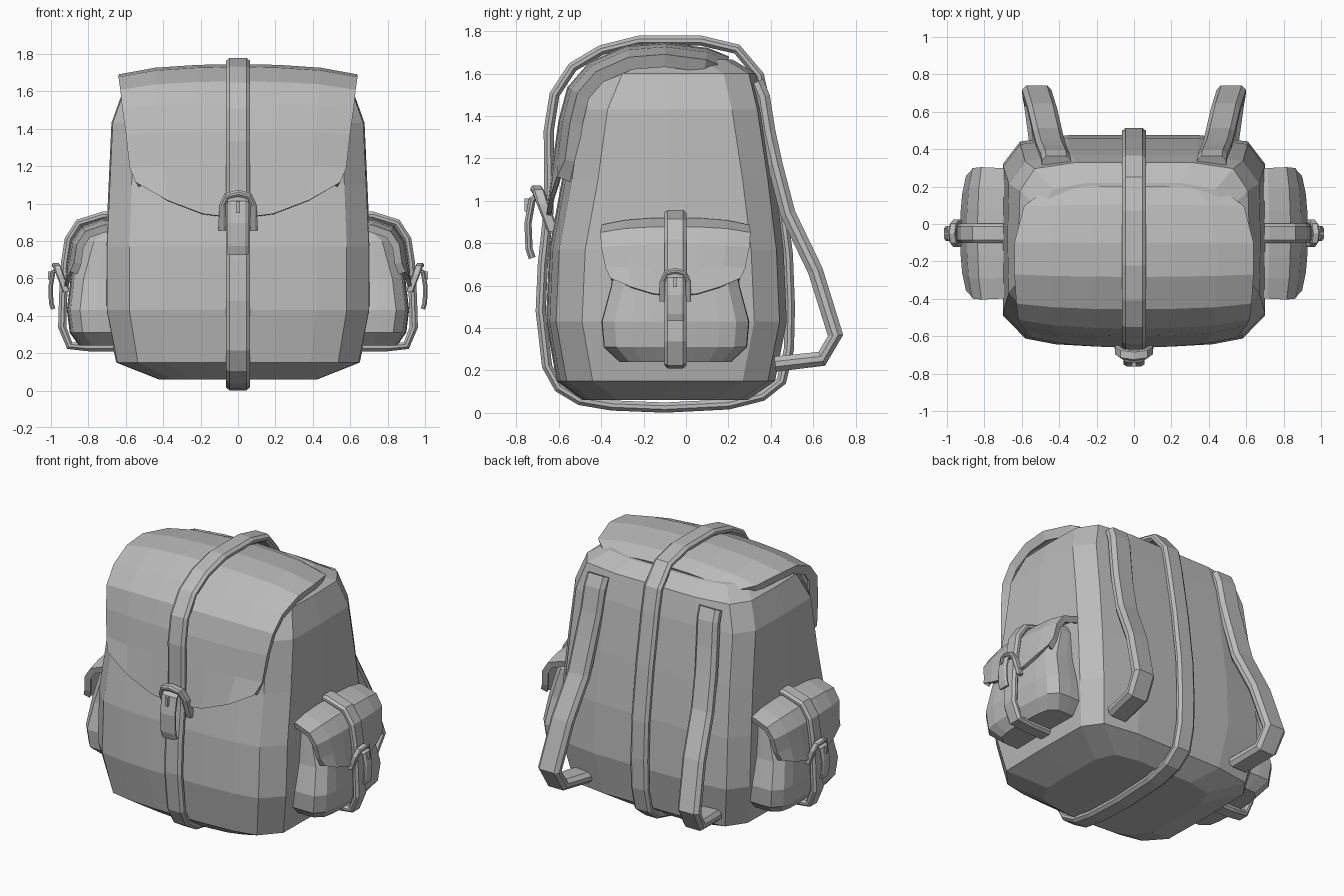
import bpy, bmesh, math
from mathutils import Vector, Matrix

if "Cube" in bpy.data.objects:
    bpy.data.objects.remove(bpy.data.objects["Cube"])

grey = bpy.data.materials.new("canvas grey")
grey.diffuse_color = (0.5, 0.5, 0.5, 1)
grey.use_nodes = True
grey.node_tree.nodes["Principled BSDF"].inputs["Base Color"].default_value = grey.diffuse_color
I = Matrix.Identity(4)


def finish(name, bm, M=I, thick=0):
    bmesh.ops.recalc_face_normals(bm, faces=bm.faces)
    bm.transform(M)
    me = bpy.data.meshes.new(name)
    bm.to_mesh(me)
    bm.free()
    me.materials.append(grey)
    ob = bpy.data.objects.new(name, me)
    bpy.context.collection.objects.link(ob)
    if thick:
        mod = ob.modifiers.new("thickness", 'SOLIDIFY')
        mod.thickness, mod.offset = thick, 0
    return ob


def skin(bm, rings, closed=False):
    """Bridge closed rings of points, capping both ends of an open run."""
    vs = [[bm.verts.new(p) for p in r] for r in rings]
    n, m = len(vs), len(vs[0])
    for i in range(n if closed else n - 1):
        a, b = vs[i], vs[(i + 1) % n]
        for j in range(m):
            k = (j + 1) % m
            bm.faces.new((a[j], a[k], b[k], b[j]))
    if not closed:
        bm.faces.new(vs[0])
        bm.faces.new(vs[-1])


def bag(name, rows, c, M=I):
    """Stuffed bag from rows of (z, half width, front y, back y)."""
    rings = []
    for z, w, f, b in rows:
        half = [(.3, f + .03 * c), (.6, f + .1 * c), (.83, f + .28 * c), (1, f + c),
                (1.01, (f + b) / 2), (1, b - .9 * c), (.87, b - .2 * c), (.5, b)]
        right = [(u * w, y, z) for u, y in half]
        left = [(-x, y, z) for x, y, z in reversed(right)]
        rings.append([(0, f, z)] + right + [(0, b, z)] + left)
    bm = bmesh.new()
    skin(bm, rings)
    return finish(name, bm, M)


def flap(name, rows, drop, rise, M=I):
    """Lid sheet from rows of (y, z, half width), edges bending inwards."""
    cols = [(.35, .1), (.7, .4), (1, 1), (.965, 2)]
    cols = [(-u, d) for u, d in reversed(cols)] + [(0, 0)] + cols
    bm = bmesh.new()
    grid = []
    for i, (y, z, w) in enumerate(rows):
        p, q = rows[max(i - 1, 0)], rows[min(i + 1, len(rows) - 1)]
        t = Vector((q[0] - p[0], q[1] - p[1])).normalized()
        up = rise if i == len(rows) - 1 else 0
        grid.append([bm.verts.new((u * w, y - t.y * d * drop, z + t.x * d * drop + up * u * u))
                     for u, d in cols])
    for a, b in zip(grid, grid[1:]):
        for j in range(len(cols) - 1):
            bm.faces.new((a[j], a[j + 1], b[j + 1], b[j]))
    return finish(name, bm, M, .022)


def band(name, path, side, w, t, M=I, closed=False):
    """Chamfered strap swept along a path; w and t are half width and half thickness."""
    P, S, n = [Vector(p) for p in path], Vector(side), len(path)
    sec = [(w, -.35 * t), (w, .35 * t), (.7 * w, t), (-.7 * w, t),
           (-w, .35 * t), (-w, -.35 * t), (-.7 * w, -t), (.7 * w, -t)]
    rings = []
    for i, p in enumerate(P):
        a = P[i - 1] if (i or closed) else p
        b = P[(i + 1) % n] if (i < n - 1 or closed) else p
        N = (b - a).cross(S).normalized()
        rings.append([p + S * u + N * v for u, v in sec])
    bm = bmesh.new()
    skin(bm, rings, closed)
    return finish(name, bm, M)


def buckle(name, y, z, s, M=I):
    """Arched ring, hanging tongue and pin; z is the ring top, s the scale."""
    pts = [(-.085, .05, -.2), (-.085, .0, -.07), (-.06, -.02, -.015), (0, -.03, 0),
           (.06, -.02, -.015), (.085, .0, -.07), (.085, .05, -.2)]
    band(name + "_ring", [(a * s, y + b * s, z + c * s) for a, b, c in pts],
         (0, 1, 0), .028 * s, .018 * s, M)
    band(name + "_tongue", [(0, y + b * s, z + c * s) for b, c in
                            [(0, -.015), (-.05, -.05), (-.07, -.16), (-.065, -.28), (-.05, -.325)]],
         (1, 0, 0), .055 * s, .017 * s, M)
    bm = bmesh.new()
    bmesh.ops.create_cube(bm, size=1, matrix=Matrix.Translation((0, y - .07 * s, z - .075 * s))
                          @ Matrix.Diagonal((.022 * s, .035 * s, .06 * s, 1)))
    finish(name + "_pin", bm, M)


def yz(pts):
    return [(0, y, z) for y, z in pts]


# main sack and its lid
bag("body", [(.06, .42, -.49, .29), (.15, .645, -.61, .42), (.43, .70, -.66, .475),
             (.77, .70, -.645, .46), (1.1, .685, -.585, .42), (1.43, .67, -.54, .37),
             (1.6, .61, -.47, .33), (1.665, .5, -.38, .22)], .17)
flap("lid", [(.2, 1.67, .46), (.1, 1.71, .58), (-.1, 1.735, .63), (-.28, 1.72, .63),
             (-.45, 1.645, .62), (-.55, 1.53, .61), (-.59, 1.38, .59), (-.615, 1.2, .57),
             (-.65, .92, .54)], .05, .2)

# strap running right round the sack, with its buckle
band("main_strap", yz([(-.645, 1.08), (-.647, 1.33), (-.62, 1.5), (-.535, 1.63), (-.4, 1.71),
                       (-.22, 1.755), (.07, 1.755), (.24, 1.715), (.345, 1.59), (.375, 1.45),
                       (.435, 1.1), (.48, .75), (.49, .5), (.485, .3), (.45, .15), (.36, .08),
                       (.2, .04), (-.1, .025), (-.35, .035), (-.5, .06), (-.6, .12), (-.655, .22),
                       (-.685, .48), (-.675, .7), (-.65, .93)]), (1, 0, 0), .064, .024, closed=True)
buckle("main_buckle", -.675, 1.055, 1)

# matching side pockets and shoulder straps
for tag, s in (("right", 1), ("left", -1)):
    M = Matrix.Translation((0, -.05, 0)) @ Matrix.Rotation(s * math.pi / 2, 4, 'Z')
    bag(tag + "_pocket", [(.24, .26, -.85, -.6), (.31, .335, -.9, -.6), (.43, .345, -.915, -.6),
                          (.6, .3, -.895, -.6), (.8, .28, -.84, -.6), (.87, .24, -.76, -.6)], .07, M)
    flap(tag + "_pocket_flap", [(-.62, .91, .33), (-.72, .91, .34), (-.83, .87, .345),
                                (-.885, .79, .34), (-.9, .69, .32), (-.92, .55, .3)], .03, .09, M)
    band(tag + "_pocket_strap", yz([(-.62, .935), (-.72, .935), (-.85, .895), (-.905, .81),
                                    (-.925, .68), (-.935, .5), (-.94, .34), (-.9, .24),
                                    (-.8, .232), (-.64, .232)]), (1, 0, 0), .052, .022, M)
    buckle(tag + "_pocket_buckle", -.952, .67, .72, M)
    band(tag + "_shoulder_strap",
         [(s * x, y, z) for x, y, z in
          [(.415, .33, 1.56), (.42, .36, 1.49), (.43, .385, 1.33), (.445, .42, 1.17),
           (.46, .48, .94), (.49, .61, .67), (.52, .705, .365), (.51, .64, .255), (.48, .42, .23)]],
         (1, 0, 0), .078, .036)
